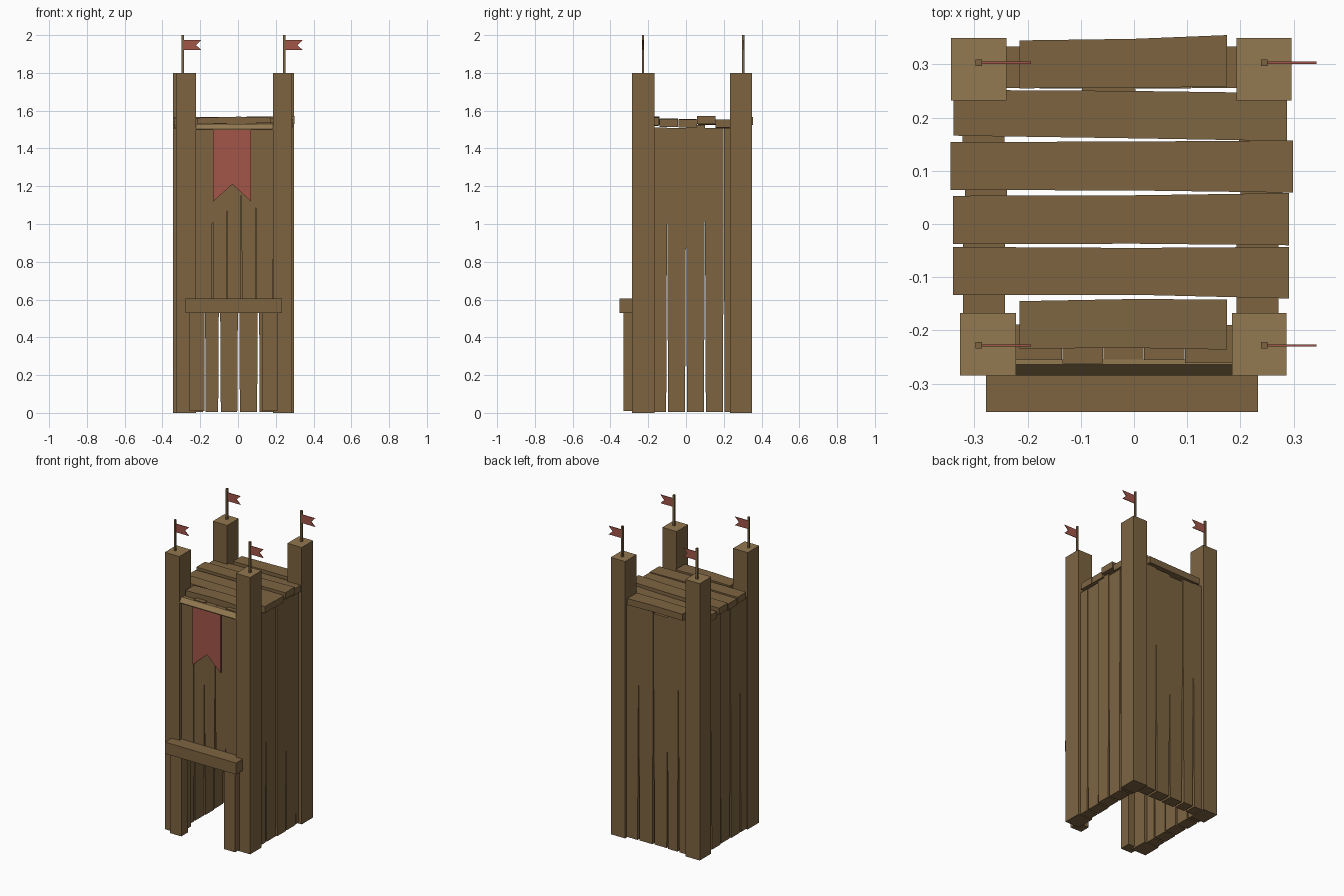
import bpy, bmesh, random
from mathutils import Vector

if "Cube" in bpy.data.objects:
    bpy.data.objects.remove(bpy.data.objects["Cube"])

random.seed(4)


def material(name, rgb):
    m = bpy.data.materials.new(name)
    m.diffuse_color = (*rgb, 1)
    m.use_nodes = True
    m.node_tree.nodes["Principled BSDF"].inputs["Base Color"].default_value = m.diffuse_color
    return m


WOOD = material("wood", (0.205, 0.127, 0.053))
END = material("cut_wood", (0.287, 0.188, 0.08))
RED = material("red_cloth", (0.36, 0.09, 0.065))


def finish(name, bm, mats, light_top=False):
    bmesh.ops.recalc_face_normals(bm, faces=bm.faces)
    if light_top:
        for f in bm.faces:
            if f.normal.z > 0.5:
                f.material_index = 1
    me = bpy.data.meshes.new(name)
    bm.to_mesh(me)
    bm.free()
    for m in mats:
        me.materials.append(m)
    ob = bpy.data.objects.new(name, me)
    bpy.context.collection.objects.link(ob)
    return ob


def loft(name, rings, mats=(WOOD,), light_top=False):
    """Skin a row of equal rings and cap both ends."""
    bm = bmesh.new()
    vs = [[bm.verts.new(p) for p in ring] for ring in rings]
    n = len(vs[0])
    for a, b in zip(vs, vs[1:]):
        for i in range(n):
            bm.faces.new((a[i], a[(i + 1) % n], b[(i + 1) % n], b[i]))
    bm.faces.new(vs[0])
    bm.faces.new(vs[-1])
    return finish(name, bm, mats, light_top)


def rect(x0, x1, y0, y1, z):
    return [(x0, y0, z), (x1, y0, z), (x1, y1, z), (x0, y1, z)]


def box(name, x0, x1, y0, y1, z0, z1, mats=(WOOD,), light_top=False):
    return loft(name, [rect(x0, x1, y0, y1, z) for z in (z0, z1)], mats, light_top)


def cloth(name, pts, y, thick):
    """Flat banner outline in xz, given thickness in y."""
    return loft(name, [[(x, y + d, z) for x, z in pts] for d in (-thick / 2, thick / 2)], (RED,))


def wall_plank(name, a0, a1, b0, b1, z0, z1, along_x, gap=0.005):
    """Upright board, narrower toward the foot so a tapering gap opens."""
    rings = []
    jit = random.uniform(-0.005, 0.005)
    for z, g in ((z0, gap), (z0 + (z1 - z0) * 0.7, 0.0005), (z1, 0.0005)):
        s0, s1, t0, t1 = a0 + g, a1 - g, b0 + jit, b1 + jit
        rings.append(rect(s0, s1, t0, t1, z) if along_x else rect(t0, t1, s0, s1, z))
    return loft(name, rings)


# corner posts, flag poles and swallowtail flags
posts = [(-0.327, -0.222, -0.285, -0.167, -0.292, -0.228),
         (0.184, 0.287, -0.285, -0.167, 0.245, -0.228),
         (-0.344, -0.24, 0.232, 0.35, -0.292, 0.303),
         (0.193, 0.296, 0.232, 0.35, 0.245, 0.303)]
for x0, x1, y0, y1, px, py in posts:
    box("corner_post", x0, x1, y0, y1, 0, 1.8, (WOOD, END), True)
    box("flag_pole", px - 0.006, px + 0.006, py - 0.006, py + 0.006, 1.79, 2.0)
    cloth("flag", [(px, 1.92), (px + 0.098, 1.92), (px + 0.07, 1.947),
                   (px + 0.098, 1.975), (px, 1.975)], py, 0.004)

# side walls
ys = [-0.175, -0.1, 0.0, 0.1, 0.2, 0.24]
for a, b in zip(ys, ys[1:]):
    top = random.uniform(1.505, 1.525)
    wall_plank("right_wall_plank", a, b, 0.197, 0.276, 0.005, top, False)
    wall_plank("left_wall_plank", a, b, -0.32, -0.241, 0.005, top, False)

# back wall
xs = [-0.265, -0.178, -0.098, 0.003, 0.108, 0.205]
for a, b in zip(xs, xs[1:]):
    wall_plank("back_wall_plank", a, b, 0.252, 0.33, 0.005,
               random.uniform(1.5, 1.525), True, 0.007)

# front wall above the doorway
xs = [-0.225, -0.135, -0.058, 0.018, 0.095, 0.186]
for a, b in zip(xs, xs[1:]):
    wall_plank("front_wall_plank", a, b, -0.262, -0.19, 0.54,
               random.uniform(1.525, 1.54), True, 0.003)

# doorway frame
box("door_post", -0.257, -0.177, -0.33, -0.26, 0.01, 0.54)
box("door_post", 0.13, 0.21, -0.33, -0.26, 0.01, 0.54)
box("door_lintel", -0.278, 0.233, -0.353, -0.262, 0.53, 0.605)

# sloped trim and hanging banner
profile = [(-0.285, 1.497), (-0.255, 1.497), (-0.255, 1.53), (-0.264, 1.53), (-0.285, 1.502)]
loft("front_trim", [[(x, y, z) for y, z in profile] for x in (-0.225, 0.187)],
     (WOOD, END), True)
cloth("banner", [(-0.132, 1.5), (-0.132, 1.118), (-0.03, 1.21), (0.07, 1.118), (0.07, 1.5)],
      -0.274, 0.008)

# roof boards: x range, then y edges at left, middle and right, top height
boards = [(-0.215, 0.175, (-0.234, -0.145), (-0.233, -0.141), (-0.236, -0.142), 1.565),
          (-0.34, 0.291, (-0.133, -0.043), (-0.133, -0.045), (-0.14, -0.043), 1.557),
          (-0.34, 0.291, (-0.038, 0.053), (-0.037, 0.054), (-0.04, 0.058), 1.555),
          (-0.345, 0.299, (0.064, 0.154), (0.063, 0.155), (0.059, 0.157), 1.57),
          (-0.339, 0.288, (0.166, 0.252), (0.161, 0.25), (0.156, 0.246), 1.553),
          (-0.215, 0.175, (0.255, 0.345), (0.256, 0.348), (0.258, 0.355), 1.568)]
for x0, x1, l, m, r, top in boards:
    rings = []
    for x, (y0, y1) in ((x0, l), (0.0, m), (x1, r)):
        dz = random.uniform(-0.006, 0.004)
        z0, z1 = top - 0.042 + dz, top + dz
        rings.append([(x, y0, z0), (x, y1, z0), (x, y1, z1), (x, y0, z1)])
    loft("roof_board", rings)
